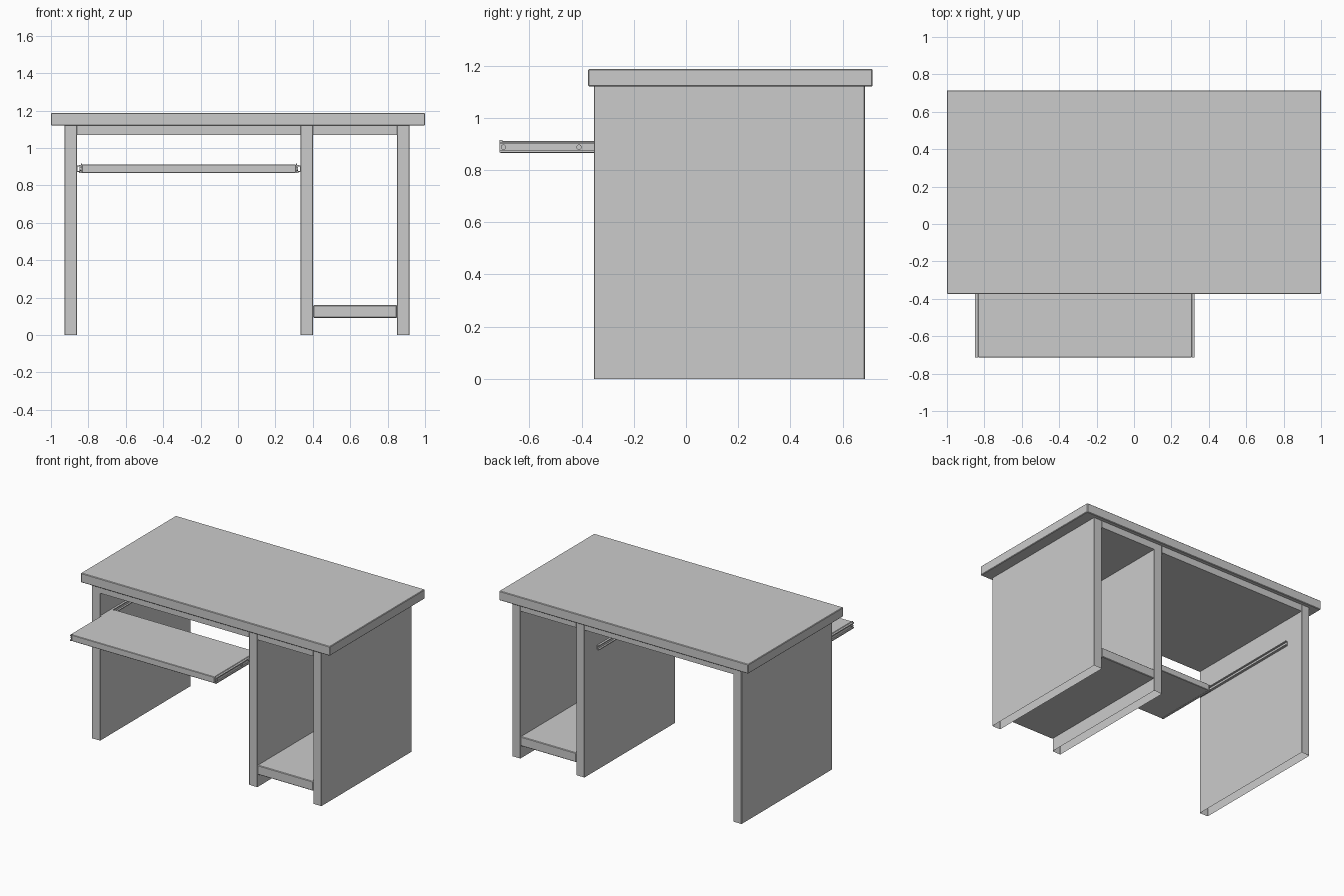
import bpy, bmesh, math
from mathutils import Matrix

if "Cube" in bpy.data.objects:
    bpy.data.objects.remove(bpy.data.objects["Cube"])


def box(name, x, y, z, bevel=0.0, open_ends=False):
    """Board spanning the given x, y, z ranges."""
    bm = bmesh.new()
    bmesh.ops.create_cube(bm, size=1)
    for v in bm.verts:
        for i, (lo, hi) in enumerate((x, y, z)):
            v.co[i] = lo if v.co[i] < 0 else hi
    if open_ends:
        ends = [f for f in bm.faces if abs(f.normal.z) > 0.9]
        bmesh.ops.delete(bm, geom=ends, context='FACES_ONLY')
    return finish(name, bm, bevel)


def finish(name, bm, bevel=0.0):
    bmesh.ops.recalc_face_normals(bm, faces=bm.faces)
    me = bpy.data.meshes.new(name)
    bm.to_mesh(me)
    bm.free()
    ob = bpy.data.objects.new(name, me)
    bpy.context.collection.objects.link(ob)
    if bevel:
        m = ob.modifiers.new("bevel", 'BEVEL')
        m.width = bevel
        m.segments = 1
    return ob


def channel(name, back_x, lip_x, y, z, t=0.006):
    """C-shaped rail profile extruded along y."""
    w = t * 0.7 * (1 if lip_x > back_x else -1)
    z0, z1 = z
    pts = [(back_x, z0), (lip_x, z0), (lip_x, z0 + t), (back_x + w, z0 + t),
           (back_x + w, z1 - t), (lip_x, z1 - t), (lip_x, z1), (back_x, z1)]
    bm = bmesh.new()
    face = bm.faces.new([bm.verts.new((px, y[0], pz)) for px, pz in pts])
    r = bmesh.ops.extrude_face_region(bm, geom=[face], use_keep_orig=True)
    for v in r['geom']:
        if isinstance(v, bmesh.types.BMVert):
            v.co.y = y[1]
    return finish(name, bm)


def roller(name, x, y, z, r=0.01, depth=0.008):
    bm = bmesh.new()
    bmesh.ops.create_cone(bm, cap_ends=True, segments=16, radius1=r, radius2=r, depth=depth,
                          matrix=Matrix.Translation((x, y, z)) @ Matrix.Rotation(math.pi / 2, 4, 'Y'))
    return finish(name, bm)


DEPTH = (-0.353, 0.686)
B = 0.004

# Desktop
box("desktop", (-1, 1), (-0.375, 0.715), (1.12, 1.188), B)

# Upright panels, hollow at the foot
for name, x in (("left_panel", (-0.927, -0.86)), ("middle_panel", (0.335, 0.402)),
                ("right_panel", (0.85, 0.917))):
    box(name, x, DEPTH, (0, 1.12), 0.003, open_ends=True)

# Boards under the desktop and the low shelf
box("wide_under_board", (-0.86, 0.335), DEPTH, (1.07, 1.12))
box("narrow_under_board", (0.402, 0.85), DEPTH, (1.07, 1.12))
box("low_shelf", (0.402, 0.85), DEPTH, (0.092, 0.16), B)

# Sliding tray
box("keyboard_tray", (-0.835, 0.31), (-0.713, -0.23), (0.866, 0.912), 0.003)

# Rails on both sides of the tray
MID = -0.2625
for side, s in (("left", -1), ("right", 1)):
    def at(d):
        return MID + s * d
    channel(side + "_fixed_rail", at(0.5985), at(0.582), (-0.35, 0.54), (0.872, 0.906))
    channel(side + "_sliding_rail", at(0.5725), at(0.587), (-0.715, -0.23), (0.867, 0.908), 0.008)
    xs = sorted((at(0.5725), at(0.578)))
    box(side + "_rail_stop", xs, (-0.715, -0.703), (0.867, 0.916))
    for i, y in enumerate((-0.70, -0.41)):
        roller(f"{side}_roller_{i + 1}", at(0.58), y, 0.888)
